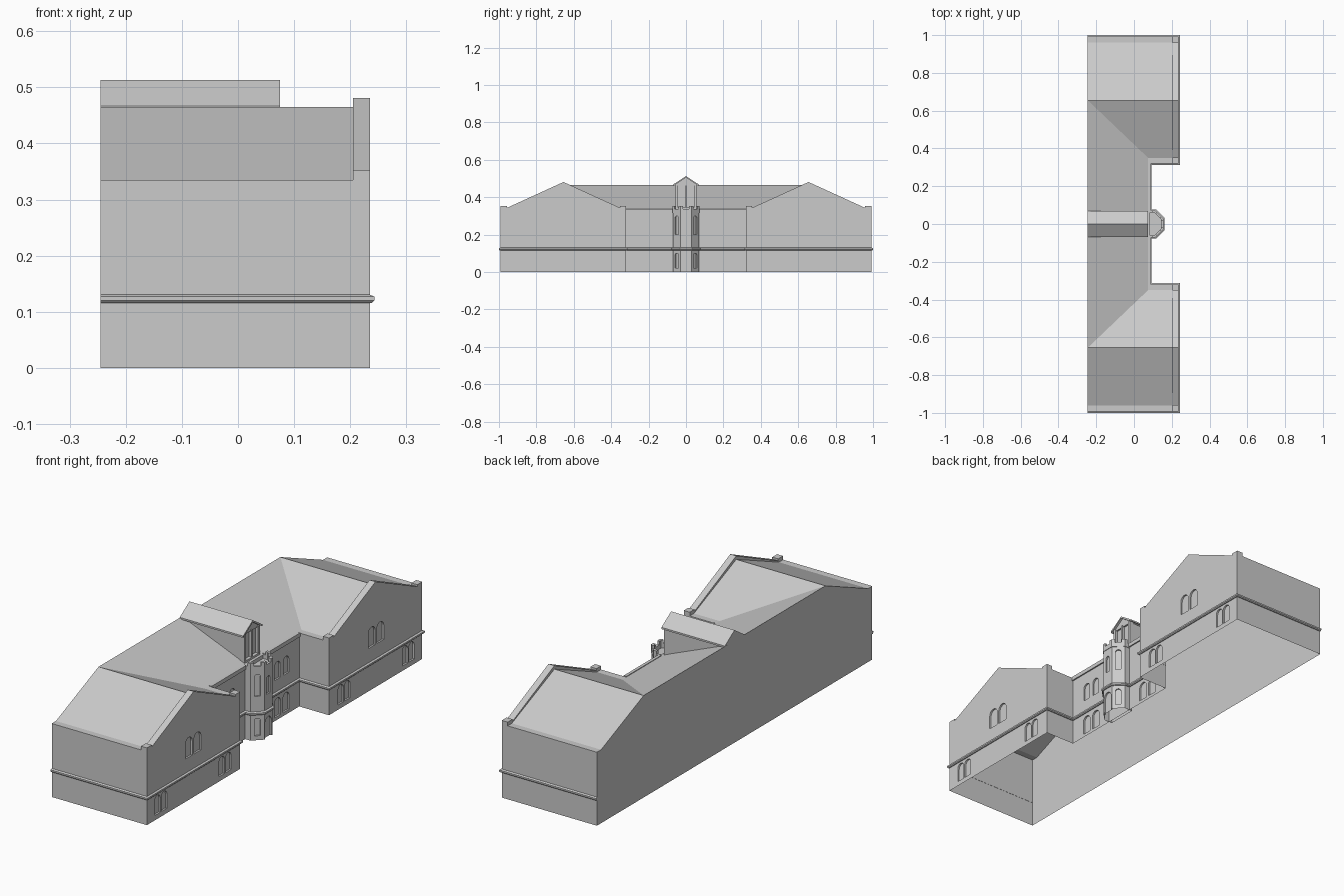
import bpy, bmesh, math
from mathutils import Vector

if "Cube" in bpy.data.objects:
    bpy.data.objects.remove(bpy.data.objects["Cube"])

XB, XF, XC = -0.245, 0.235, 0.085      # back, wing front, centre front
YE, YI, EAVE, RIDGE = 0.992, 0.32, 0.335, 0.465


def finish(name, bm, recalc=True):
    if recalc:
        bmesh.ops.recalc_face_normals(bm, faces=bm.faces)
    me = bpy.data.meshes.new(name)
    bm.to_mesh(me)
    bm.free()
    ob = bpy.data.objects.new(name, me)
    bpy.context.collection.objects.link(ob)
    return ob


def add_prism(bm, pts, axis, a, b):
    """Extrude a 2D outline along an axis from a to b."""
    def place(p, t):
        return {'x': (t, p[0], p[1]), 'y': (p[0], t, p[1]), 'z': (p[0], p[1], t)}[axis]
    lo = [bm.verts.new(place(p, a)) for p in pts]
    hi = [bm.verts.new(place(p, b)) for p in pts]
    bm.faces.new(lo)
    bm.faces.new(hi)
    n = len(pts)
    for i in range(n):
        j = (i + 1) % n
        bm.faces.new((lo[i], lo[j], hi[j], hi[i]))


def prism(name, pts, axis, a, b):
    bm = bmesh.new()
    add_prism(bm, pts, axis, a, b)
    return finish(name, bm)


def box(name, x0, x1, y0, y1, z0, z1):
    return prism(name, [(x0, y0), (x1, y0), (x1, y1), (x0, y1)], 'z', z0, z1)


def add_arch(bm, x, y, ang, w, z0, z1, depth=0.008):
    """Arched cutter centred on a wall point, facing direction ang."""
    r = w / 2
    prof = [(-r, z0), (r, z0)] + [(r * math.cos(math.pi * k / 10), z1 - r + r * math.sin(math.pi * k / 10))
                                 for k in range(11)]
    n = Vector((math.cos(ang), math.sin(ang), 0))
    t = Vector((-n.y, n.x, 0))
    rings = []
    for d in (-depth, 0.01):
        rings.append([bm.verts.new(Vector((x, y, h)) + n * d + t * s) for s, h in prof])
    lo, hi = rings
    bm.faces.new(lo)
    bm.faces.new(hi)
    for i in range(len(prof)):
        j = (i + 1) % len(prof)
        bm.faces.new((lo[i], lo[j], hi[j], hi[i]))


def carve(ob, arches, open_z):
    """Recess arches into a solid, then open the caps at the given heights."""
    bm = bmesh.new()
    for a in arches:
        add_arch(bm, *a)
    cutter = finish("opening_cutter", bm)
    mod = ob.modifiers.new("openings", 'BOOLEAN')
    mod.object, mod.operation, mod.solver = cutter, 'DIFFERENCE', 'EXACT'
    bpy.context.view_layer.objects.active = ob
    bpy.ops.object.modifier_apply(modifier=mod.name)
    bpy.data.objects.remove(cutter)
    bm = bmesh.new()
    bm.from_mesh(ob.data)
    caps = [f for f in bm.faces if any(all(abs(v.co.z - z) < 1e-4 for v in f.verts) for z in open_z)]
    bmesh.ops.delete(bm, geom=caps, context='FACES')
    bm.to_mesh(ob.data)
    bm.free()


# Walls with recessed window pairs
half = [(XC, YI), (XF, YI), (XF, YE), (XB, YE)]
foot = [(x, -y) for x, y in reversed(half)] + half
walls = prism("walls", foot, 'z', 0, EAVE)
arches = []
for s in (-1, 1):
    for y in (0.628, 0.69):
        arches.append((XF, s * y, 0, 0.05, 0.195, 0.285))
    for y in (0.405, 0.452, 0.868, 0.915):
        arches.append((XF, s * y, 0, 0.04, 0.022, 0.107))
    for y in (0.163, 0.225):
        arches.append((XC, s * y, 0, 0.04, 0.185, 0.265))
        arches.append((XC, s * y, 0, 0.045, 0.015, 0.1))
carve(walls, arches, (0, EAVE))

# Roof slopes, eaves ledges and the tall back wall top
bm = bmesh.new()
P = dict(A=(XB, YE, EAVE), B=(XF, YE, EAVE), C=(XB, .962, EAVE), D=(XF, .962, EAVE),
         E=(XB, .655, RIDGE), F=(XF, .655, RIDGE), G=(.075, .35, EAVE), H=(XF, .35, EAVE),
         I=(XF, YI, EAVE), J=(XC, YI, EAVE), K=(.075, 0, EAVE), L=(XC, 0, EAVE),
         M=(XB, 0, RIDGE), N=(XB, 0, EAVE))
for s in (-1, 1):
    v = {k: bm.verts.new((x, s * y, z)) for k, (x, y, z) in P.items()}
    for f in ("ABDC", "CDFE", "EFHG", "EGKM", "GHIJ", "GJLK", "CEMN"):
        bm.faces.new([v[k] for k in f])
bmesh.ops.remove_doubles(bm, verts=bm.verts, dist=1e-5)
for f in bm.faces:
    f.normal_update()
    if f.normal.z < -0.01 or (abs(f.normal.z) < 0.01 and f.normal.x > 0):
        f.normal_flip()
finish("roof", bm, recalc=False)

# Gable parapets with square kneelers, and the centre cornice
gable = [(.992, EAVE), (.992, .352), (.957, .352), (.957, .343), (.655, .481),
         (.353, .343), (.353, .352), (.32, .352), (.32, EAVE)]
for s in (-1, 1):
    prism("gable_parapet", [(s * y, z) for y, z in gable], 'x', .205, XF)
    box("centre_cornice", .077, .091, *sorted((s * .068, s * YI)), .32, .338)

# Tower: half octagon with door, slit windows and battlements
R = 0.07
tower_half = [(.153, .029), (.112, R), (XC, R)]
front = [(x, -y) for x, y in reversed(tower_half)] + tower_half
tower = prism("tower", [(.07, -R)] + front + [(.07, R)], 'z', 0, .318)
q = math.pi / 4
slots = [(.153, 0, 0, .046, -.01, .095), (.153, 0, 0, .024, .2, .28)]
for s in (-1, 1):
    for z0, z1 in ((.02, .1), (.2, .3)):
        slots.append((.1325, s * .0495, s * q, .026, z0, z1, .006))
carve(tower, slots, (0,))


def offset(path, d):
    """Mitred outward offset of an open path."""
    pts = [Vector(p) for p in path]
    nrm = []
    for a, b in zip(pts, pts[1:]):
        e = (b - a).normalized()
        nrm.append(Vector((e.y, -e.x)))
    out = []
    for i, p in enumerate(pts):
        n0, n1 = nrm[max(i - 1, 0)], nrm[min(i, len(nrm) - 1)]
        out.append(p + (n0 + n1) * d / (1 + n0.dot(n1)))
    return out


def sweep(name, path, prof):
    """Sweep a closed (offset, height) profile along a ground path."""
    bm = bmesh.new()
    rows = [[bm.verts.new((p.x, p.y, z)) for p in offset(path, d)] for d, z in prof]
    for a, b in zip(rows, rows[1:] + rows[:1]):
        for i in range(len(path) - 1):
            bm.faces.new((a[i], a[i + 1], b[i + 1], b[i]))
    bm.faces.new([r[0] for r in rows])
    bm.faces.new([r[-1] for r in rows])
    return finish(name, bm)


sweep("tower_parapet", front, [(-.01, .315), (0.002, .315), (0.002, .337), (-.01, .337)])
for k in range(1, len(front) - 1):
    # corner merlons wrap around each tower angle
    c, a, b = (Vector(front[i]) for i in (k, k - 1, k + 1))
    arm = [c + (a - c).normalized() * .014, c, c + (b - c).normalized() * .014]
    sweep("merlon", arm, [(-.01, .335), (.002, .335), (.002, .353), (-.01, .353)])

# String course around the whole front and ends, including the tower
course = foot[:4] + front + foot[4:]
sweep("string_course", course, [(-.001, .116), (.004, .116), (.008, .12), (.008, .127), (-.001, .131)])

# Central dormer: cheeks, gable roof and front posts
prism("dormer_cheeks", [(.058, .338), (.058, .47), (XB, .47), (XB, .463)], 'y', -.054, .054)
prism("dormer_roof", [(-.07, .467), (0, .513), (.07, .467), (.07, .459), (.054, .468), (0, .504), (-.054, .468), (-.07, .459)],
      'x', XB, .075)
prism("dormer_gable", [(-.056, .462), (.056, .462), (.056, .47), (0, .506), (-.056, .47)], 'x', XB, .066)
for y, w in ((-.05, .006), (0, .004), (.05, .006)):
    box("dormer_post", .05, .071, y - w, y + w, EAVE, .468)
box("dormer_sill", .05, .073, -.056, .056, EAVE - .002, .345)
